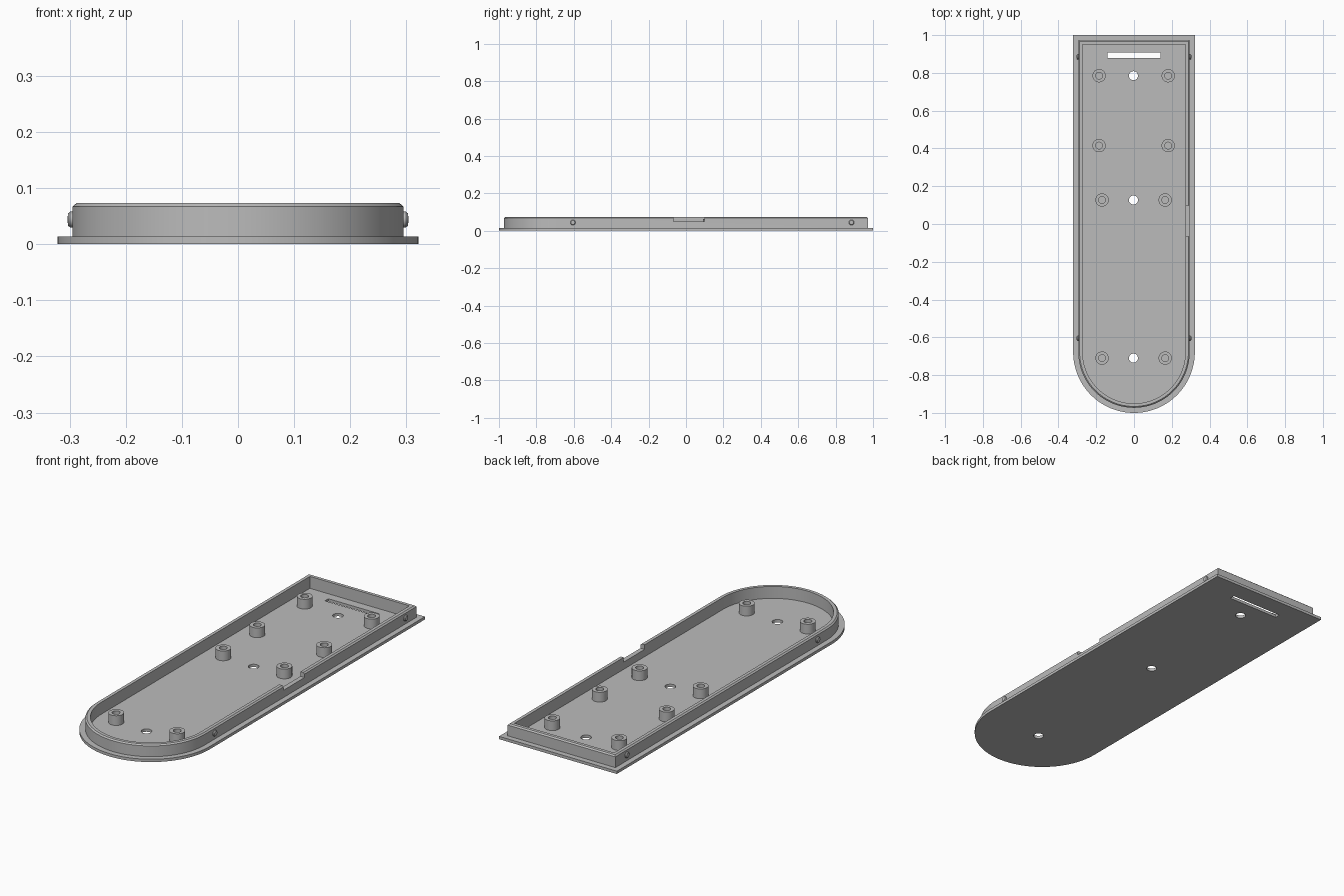
import bpy
import bmesh
from math import pi, cos, sin, radians
from mathutils import Matrix

cube = bpy.data.objects.get("Cube")
if cube:
    bpy.data.objects.remove(cube, do_unlink=True)

HALF_WIDTH = 0.322
ARC_Y = -1 + HALF_WIDTH
PLATE_TOP = 0.014
RIM_TOP = 0.073

grey = bpy.data.materials.new("plain grey")
grey.use_nodes = True
grey.diffuse_color = (0.5, 0.5, 0.5, 1)
grey.node_tree.nodes["Principled BSDF"].inputs["Base Color"].default_value = (0.5, 0.5, 0.5, 1)


def add_object(name, data):
    obj = bpy.data.objects.new(name, data)
    bpy.context.collection.objects.link(obj)
    data.materials.append(grey)
    return obj


def smooth(obj):
    bpy.ops.object.select_all(action='DESELECT')
    obj.select_set(True)
    bpy.context.view_layer.objects.active = obj
    bpy.ops.object.shade_smooth_by_angle(angle=radians(30))


def outline(half, steps=64):
    """Round front, square back, offset evenly from the plate edge."""
    back = 1 - (HALF_WIDTH - half)
    arc = [(half * cos(pi + pi * i / steps), ARC_Y + half * sin(pi + pi * i / steps))
           for i in range(steps + 1)]
    return arc + [(half, back), (-half, back)]


def circle(x, y, r, steps=32):
    return [(x + r * cos(2 * pi * i / steps), y + r * sin(2 * pi * i / steps))
            for i in range(steps)]


def lathe(name, profile, matrix, closed=False, steps=40):
    """Spin a radius/height profile around its own z axis."""
    bm = bmesh.new()
    verts = [bm.verts.new((r, 0, z)) for r, z in profile]
    edges = [bm.edges.new(pair) for pair in zip(verts, verts[1:])]
    bmesh.ops.spin(bm, geom=verts + edges, cent=(0, 0, 0), axis=(0, 0, 1),
                   angle=2 * pi, steps=steps, use_duplicate=False)
    bmesh.ops.remove_doubles(bm, verts=bm.verts, dist=0.00001)
    bmesh.ops.recalc_face_normals(bm, faces=bm.faces)
    bm.transform(matrix)
    mesh = bpy.data.meshes.new(name)
    bm.to_mesh(mesh)
    bm.free()
    obj = add_object(name, mesh)
    smooth(obj)
    return obj


# Base plate with three screw holes and a slot
curve = bpy.data.curves.new("plate_profile", 'CURVE')
curve.dimensions = '2D'
curve.fill_mode = 'BOTH'
curve.extrude = PLATE_TOP / 2
slot = [(-0.141, 0.88), (0.141, 0.88), (0.141, 0.907), (-0.141, 0.907)]
holes = [circle(-0.003, y, 0.024) for y in (0.785, 0.127, -0.71)]
for points in [outline(HALF_WIDTH), slot] + holes:
    spline = curve.splines.new('POLY')
    spline.points.add(len(points) - 1)
    for point, (x, y) in zip(spline.points, points):
        point.co = (x, y, 0, 1)
    spline.use_cyclic_u = True
profile_obj = bpy.data.objects.new("plate_profile", curve)
bpy.context.collection.objects.link(profile_obj)
bpy.context.view_layer.update()
plate_mesh = bpy.data.meshes.new_from_object(
    profile_obj.evaluated_get(bpy.context.evaluated_depsgraph_get()))
bpy.data.objects.remove(profile_obj, do_unlink=True)
plate_mesh.transform(Matrix.Translation((0, 0, PLATE_TOP / 2)))
bm = bmesh.new()
bm.from_mesh(plate_mesh)
bmesh.ops.remove_doubles(bm, verts=bm.verts, dist=0.00001)
bmesh.ops.recalc_face_normals(bm, faces=bm.faces)
bm.to_mesh(plate_mesh)
bm.free()
plate_mesh.materials.clear()
smooth(add_object("base_plate", plate_mesh))

# Raised rim with a chamfered outer edge
section = [(0.295, PLATE_TOP), (0.295, 0.067), (0.288, RIM_TOP),
           (0.272, RIM_TOP), (0.272, PLATE_TOP)]
bm = bmesh.new()
loops = [[bm.verts.new((x, y, z)) for x, y in outline(half)] for half, z in section]
for a, b in zip(loops, loops[1:] + loops[:1]):
    for i in range(len(a)):
        j = (i + 1) % len(a)
        bm.faces.new((a[i], a[j], b[j], b[i]))
bmesh.ops.recalc_face_normals(bm, faces=bm.faces)
rim_mesh = bpy.data.meshes.new("rim")
bm.to_mesh(rim_mesh)
bm.free()
rim = add_object("rim", rim_mesh)

# Notch in the left wall of the rim
bpy.ops.mesh.primitive_cube_add(size=1, location=(0.285, 0.016, 0.1))
cutter = bpy.context.object
cutter.name = "notch_cutter"
cutter.scale = (0.1, 0.164, 0.1)
cutter.hide_render = True
notch = rim.modifiers.new("notch", 'BOOLEAN')
notch.operation = 'DIFFERENCE'
notch.solver = 'EXACT'
notch.object = cutter
smooth(rim)
bpy.ops.object.modifier_apply(modifier=notch.name)
bpy.data.objects.remove(cutter, do_unlink=True)

# Hollow screw posts
post = [(0.035, PLATE_TOP), (0.035, 0.062), (0.018, 0.062), (0.018, PLATE_TOP + 0.001),
        (0, PLATE_TOP + 0.001)]
for row, (spread, y) in enumerate([(0.183, 0.785), (0.183, 0.415),
                                   (0.167, 0.127), (0.167, -0.71)], 1):
    for side, sign in (("left", 1), ("right", -1)):
        lathe(f"screw_post_{side}_{row}", post,
              Matrix.Translation((sign * spread - 0.002, y, 0)))

# Snap bumps on the outer side walls
bump = [(0.014, -0.005), (0.014, 0.004), (0.011, 0.008), (0, 0.009)]
for place, y in (("front", -0.605), ("back", 0.885)):
    for side, sign in (("left", 1), ("right", -1)):
        lathe(f"snap_bump_{side}_{place}", bump,
              Matrix.Translation((sign * 0.295, y, 0.044))
              @ Matrix.Rotation(sign * pi / 2, 4, 'Y'), steps=24)
